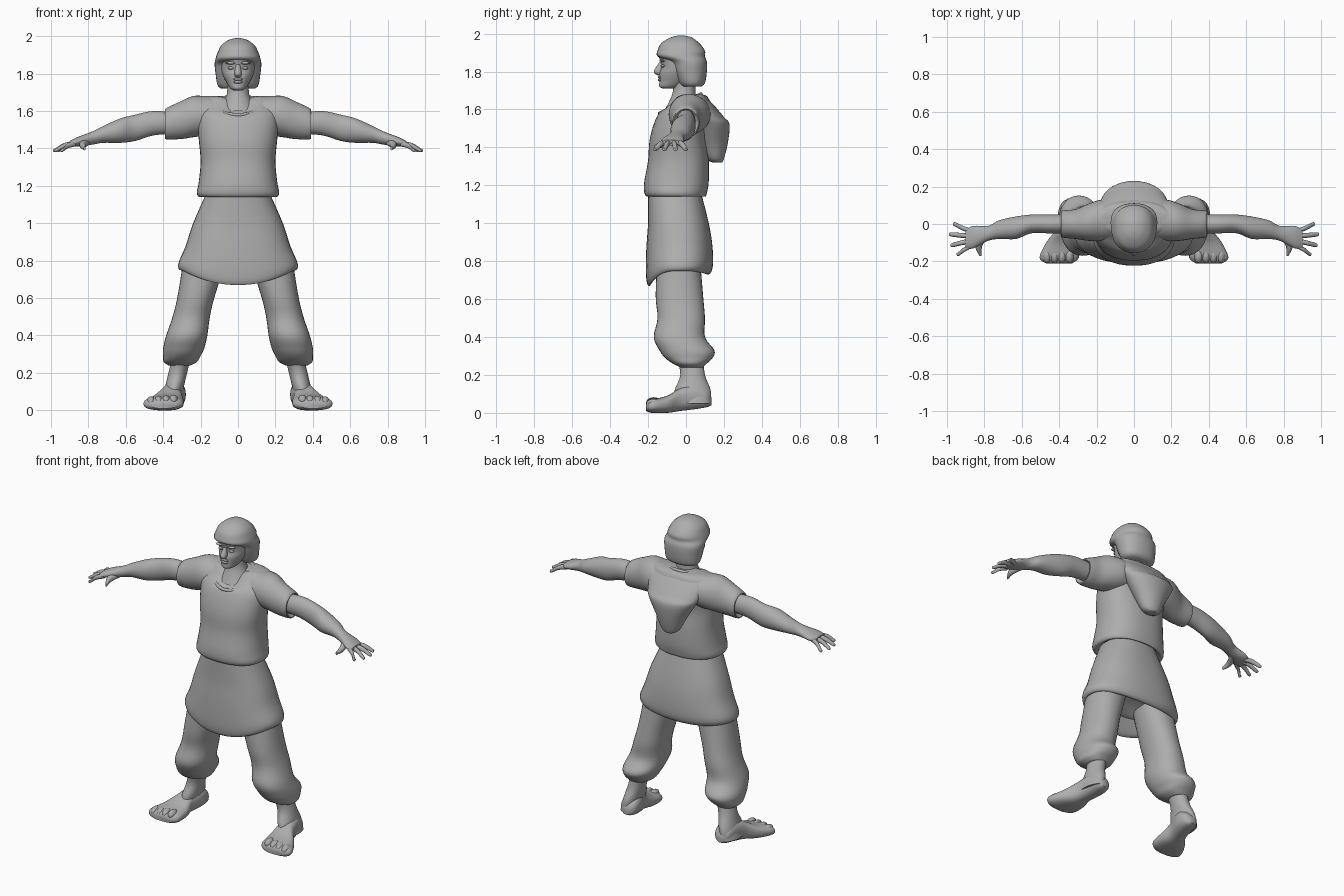
import bpy, bmesh, math

cube = bpy.data.objects.get("Cube")
if cube:
    bpy.data.objects.remove(cube, do_unlink=True)

GREY = (.42, .42, .42, 1)
clay = bpy.data.materials.new("clay_grey")
clay.use_nodes = True
clay.diffuse_color = GREY
clay.node_tree.nodes["Principled BSDF"].inputs["Base Color"].default_value = GREY


def level(z, wide, front, back):
    """Horizontal section for upright parts."""
    return z, 0, wide, front, back


def cut(at, wide, bottom, top, middle=0):
    """Vertical section for parts that run along x or y."""
    return at, middle, wide, bottom, top


def spline(sections, steps):
    """Smooth in-between sections (Catmull-Rom)."""
    last = len(sections) - 1
    for i in range(last):
        nearby = [sections[min(max(i + k, 0), last)] for k in (-1, 0, 1, 2)]
        for s in range(steps):
            t = s / steps
            yield [b + t / 2 * (c - a + t * (2 * a - 5 * b + 4 * c - d
                   + t * (3 * (b - c) + d - a))) for a, b, c, d in zip(*nearby)]
    yield sections[last]


def finish(obj, name):
    obj.name = name
    obj.data.materials.append(clay)
    bpy.ops.object.select_all(action="DESELECT")
    obj.select_set(True)
    bpy.context.view_layer.objects.active = obj
    bpy.ops.object.shade_smooth_by_angle(angle=math.radians(50))


def loft(name, axis, sections, sides=32, steps=4, power=1, side=1, shape=None):
    """Skin a closed tube through the sections; power below one squares them off."""
    bm = bmesh.new()
    rings = []
    for at, middle, wide, low, high in spline(sections, steps):
        ring = []
        for k in range(sides):
            angle = math.tau * k / sides
            u, v = (math.copysign(abs(f) ** power, f)
                    for f in (math.cos(angle), math.sin(angle)))
            across = middle + wide * u
            along = (low + high) / 2 + (high - low) / 2 * v
            x, y, z = {"x": (at, across, along), "y": (across, at, along),
                       "z": (across, along, at)}[axis]
            if shape:
                x, y, z = shape(x, y, z)
            ring.append(bm.verts.new((x * side, y, z)))
        rings.append(ring)
    for lower, upper in zip(rings, rings[1:]):
        for k in range(sides):
            bm.faces.new((lower[k - 1], lower[k], upper[k], upper[k - 1]))
    bm.faces.new(rings[0])
    bm.faces.new(rings[-1])
    bmesh.ops.recalc_face_normals(bm, faces=bm.faces)
    mesh = bpy.data.meshes.new(name)
    bm.to_mesh(mesh)
    bm.free()
    obj = bpy.data.objects.new(name, mesh)
    bpy.context.collection.objects.link(obj)
    finish(obj, name)


def blob(name, location, size):
    """Small ellipsoid for facial features and toes."""
    bpy.ops.mesh.primitive_uv_sphere_add(segments=16, ring_count=10, radius=1,
                                         location=location, scale=size)
    finish(bpy.context.object, name)


def scoop(x, y, z):
    """Lower the front of the neckline."""
    if z > 1.6 and y < 0:
        z -= .03 * max(0, 1 - abs(x) / .1)
    return x, y, z


def hem(x, y, z):
    """Dip the middle of the skirt hem, mostly at the front."""
    weight = max(0, min(1, (.95 - z) / .2))
    drop = .08 if y < -.04 else .02
    return x, y, z - weight * drop * max(0, 1 - (x / .3) ** 2)


def splay(x, y, z):
    """Slant an upright leg outwards."""
    return x + .37 - .24 * z, y, z


# Clothing on the body
loft("tunic", "z", [
    level(z=1.17, wide=.16, front=-.17, back=.07),
    level(z=1.14, wide=.2, front=-.2, back=.1),
    level(z=1.16, wide=.22, front=-.22, back=.11),
    level(z=1.22, wide=.21, front=-.22, back=.12),
    level(z=1.33, wide=.2, front=-.2, back=.12),
    level(z=1.45, wide=.21, front=-.19, back=.11),
    level(z=1.57, wide=.22, front=-.15, back=.13),
    level(z=1.63, wide=.21, front=-.09, back=.13),
    level(z=1.67, wide=.19, front=-.05, back=.11),
    level(z=1.68, wide=.13, front=-.02, back=.08)],
    sides=40, power=.85, shape=scoop)
loft("skirt", "z", [
    level(z=.82, wide=.24, front=-.14, back=.07),
    level(z=.75, wide=.3, front=-.19, back=.11),
    level(z=.78, wide=.32, front=-.21, back=.14),
    level(z=.88, wide=.28, front=-.21, back=.14),
    level(z=1, wide=.24, front=-.2, back=.12),
    level(z=1.16, wide=.17, front=-.2, back=.08)],
    sides=40, power=.85, shape=hem)
loft("hood", "z", [
    level(z=1.32, wide=.03, front=.14, back=.19),
    level(z=1.34, wide=.06, front=.11, back=.2),
    level(z=1.42, wide=.1, front=.07, back=.22),
    level(z=1.52, wide=.16, front=.04, back=.23),
    level(z=1.56, wide=.18, front=.03, back=.2),
    level(z=1.62, wide=.2, front=0, back=.15),
    level(z=1.67, wide=.2, front=-.02, back=.1),
    level(z=1.68, wide=.16, front=-.01, back=.08)])

# Thin roll around the neck opening
bpy.ops.mesh.primitive_torus_add(major_radius=.12, minor_radius=.01, location=(0, -.03, 1.63),
                                 rotation=(math.radians(25), 0, 0))
finish(bpy.context.object, "collar")

# Neck and head
loft("neck", "z", [
    level(z=1.6, wide=.1, front=-.11, back=.06),
    level(z=1.69, wide=.06, front=-.07, back=.05),
    level(z=1.78, wide=.06, front=-.07, back=.05)])
loft("face", "z", [
    level(z=1.71, wide=.02, front=-.12, back=-.06),
    level(z=1.72, wide=.04, front=-.14, back=-.03),
    level(z=1.75, wide=.06, front=-.14, back=.02),
    level(z=1.79, wide=.08, front=-.14, back=.05),
    level(z=1.83, wide=.09, front=-.13, back=.06),
    level(z=1.9, wide=.09, front=-.15, back=.06)])
loft("nose", "z", [
    level(z=1.78, wide=.01, front=-.15, back=-.12),
    level(z=1.8, wide=.02, front=-.17, back=-.12),
    level(z=1.85, wide=.01, front=-.14, back=-.12)], sides=12)
for name, height in (("lower_lip", 1.755), ("upper_lip", 1.77)):
    blob(name, location=(0, -.135, height), size=(.025, .014, .008))
loft("hair", "z", [
    level(z=1.72, wide=.09, front=-.02, back=.08),
    level(z=1.74, wide=.11, front=-.04, back=.1),
    level(z=1.8, wide=.12, front=-.07, back=.11),
    level(z=1.85, wide=.125, front=-.09, back=.11),
    level(z=1.88, wide=.12, front=-.15, back=.1),
    level(z=1.91, wide=.11, front=-.15, back=.1),
    level(z=1.95, wide=.09, front=-.13, back=.07),
    level(z=1.98, wide=.05, front=-.08, back=.03),
    level(z=1.99, wide=.01, front=-.04, back=-.01)], power=.9)

for label, side in (("left", 1), ("right", -1)):
    # Eye and brow relief
    blob(label + "_eye", location=(.037 * side, -.12, 1.83), size=(.018, .012, .008))
    blob(label + "_brow", location=(.037 * side, -.125, 1.857), size=(.03, .015, .008))

    # Short sleeve with a turned-in end
    loft(label + "_sleeve", "x", [
        cut(at=.08, wide=.1, bottom=1.48, top=1.68, middle=.02),
        cut(at=.17, wide=.11, bottom=1.47, top=1.68, middle=.02),
        cut(at=.24, wide=.1, bottom=1.46, top=1.68, middle=.01),
        cut(at=.31, wide=.08, bottom=1.45, top=1.65),
        cut(at=.39, wide=.07, bottom=1.45, top=1.61),
        cut(at=.37, wide=.05, bottom=1.48, top=1.59)], side=side)

    # Bare arm and palm
    loft(label + "_arm", "x", [
        cut(at=.32, wide=.05, bottom=1.48, top=1.59),
        cut(at=.45, wide=.05, bottom=1.47, top=1.6),
        cut(at=.55, wide=.05, bottom=1.44, top=1.58),
        cut(at=.63, wide=.06, bottom=1.43, top=1.56, middle=-.02),
        cut(at=.72, wide=.05, bottom=1.43, top=1.52, middle=-.03),
        cut(at=.78, wide=.04, bottom=1.42, top=1.49, middle=-.05),
        cut(at=.86, wide=.06, bottom=1.41, top=1.46, middle=-.07),
        cut(at=.9, wide=.05, bottom=1.41, top=1.44, middle=-.08)], side=side)

    # Fingers fan out from the palm
    for i, finger in enumerate(("little", "ring", "middle", "index")):
        angle = math.radians(35 - 28 * i)
        knuckle = -.04 - .025 * i
        tip, sway = .87 + .12 * math.cos(angle), -.07 + .12 * math.sin(angle)
        loft(f"{label}_{finger}_finger", "x", [
            cut(at=.87, wide=.014, bottom=1.41, top=1.44, middle=knuckle),
            cut(at=(.87 + tip) / 2, wide=.013, bottom=1.4, top=1.43, middle=(knuckle + sway) / 2),
            cut(at=tip - .01, wide=.011, bottom=1.38, top=1.4, middle=sway),
            cut(at=tip, wide=.004, bottom=1.385, top=1.395, middle=sway)], sides=10, side=side)
    loft(label + "_thumb", "y", [
        cut(at=-.06, wide=.024, bottom=1.42, top=1.46, middle=.8),
        cut(at=-.12, wide=.018, bottom=1.4, top=1.44, middle=.83),
        cut(at=-.17, wide=.006, bottom=1.39, top=1.41, middle=.82)], sides=12, side=side)

    # Baggy trouser leg gathered below the knee
    loft(label + "_trouser_leg", "z", [
        level(z=.24, wide=.06, front=-.03, back=.09),
        level(z=.26, wide=.09, front=-.07, back=.11),
        level(z=.29, wide=.1, front=-.11, back=.14),
        level(z=.33, wide=.11, front=-.14, back=.15),
        level(z=.4, wide=.11, front=-.17, back=.1),
        level(z=.5, wide=.1, front=-.15, back=.1),
        level(z=.62, wide=.1, front=-.16, back=.09),
        level(z=.86, wide=.12, front=-.15, back=.07)], power=.92, side=side, shape=splay)

    # Shin, foot and toes
    loft(label + "_shin", "z", [
        level(z=.05, wide=.05, front=-.06, back=.13),
        level(z=.12, wide=.05, front=-.06, back=.13),
        level(z=.2, wide=.05, front=-.03, back=.1),
        level(z=.3, wide=.05, front=-.05, back=.09)], side=side, shape=splay)
    loft(label + "_foot", "y", [
        cut(at=.135, wide=.02, bottom=.04, top=.08, middle=.335),
        cut(at=.11, wide=.05, bottom=.03, top=.12, middle=.335),
        cut(at=.05, wide=.06, bottom=.02, top=.15, middle=.34),
        cut(at=-.03, wide=.06, bottom=.01, top=.13, middle=.36),
        cut(at=-.1, wide=.09, bottom=0, top=.09, middle=.38),
        cut(at=-.18, wide=.105, bottom=0, top=.07, middle=.4),
        cut(at=-.21, wide=.07, bottom=.01, top=.05, middle=.4)], power=.8, side=side)
    for i in range(4):
        blob(f"{label}_toe_{i + 1}", location=((.345 + .04 * i) * side, -.17, .055 - .003 * i),
             size=(.024, .04, .028))
